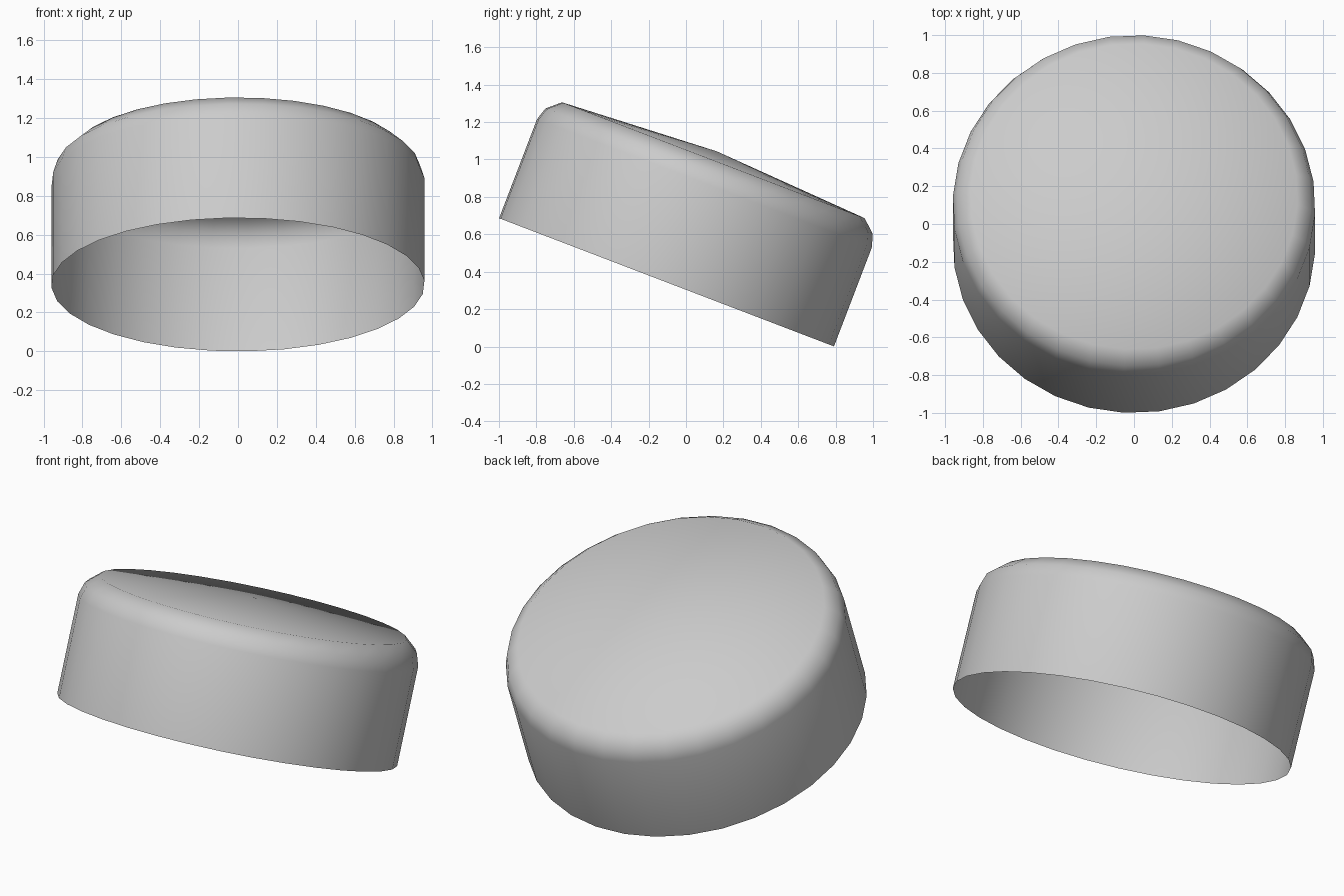
import bpy, bmesh
from math import sin, cos, radians, pi
from mathutils import Matrix

if "Cube" in bpy.data.objects:
    bpy.data.objects.remove(bpy.data.objects["Cube"])

SIDES = 32
TILT = radians(20.95)
R = 0.96
PHASE = radians(-3.2)

# Profile of the cap: radius, height along its axis
profile = [(R, 0.0), (R, 0.567), (R - 0.022, 0.637), (R - 0.093, 0.699)]
APEX = 0.75

bm = bmesh.new()

# Wall and rounded shoulder, open underneath
rings = []
for r, h in profile:
    rings.append([bm.verts.new((r * cos(PHASE + 2 * pi * i / SIDES),
                                r * sin(PHASE + 2 * pi * i / SIDES), h))
                  for i in range(SIDES)])
for low, high in zip(rings, rings[1:]):
    for i in range(SIDES):
        j = (i + 1) % SIDES
        bm.faces.new((low[i], low[j], high[j], high[i]))

# Slightly raised top
tip = bm.verts.new((0, 0, APEX))
for i in range(SIDES):
    bm.faces.new((rings[-1][i], rings[-1][(i + 1) % SIDES], tip))

# Lean the cap back and rest its rim on the ground
bm.transform(Matrix.Translation((0, -0.104, R * sin(TILT)))
             @ Matrix.Rotation(-TILT, 4, 'X'))

mesh = bpy.data.meshes.new("cap")
bm.to_mesh(mesh)
bm.free()
for p in mesh.polygons:
    p.use_smooth = True
cap = bpy.data.objects.new("cap", mesh)
bpy.context.collection.objects.link(cap)
